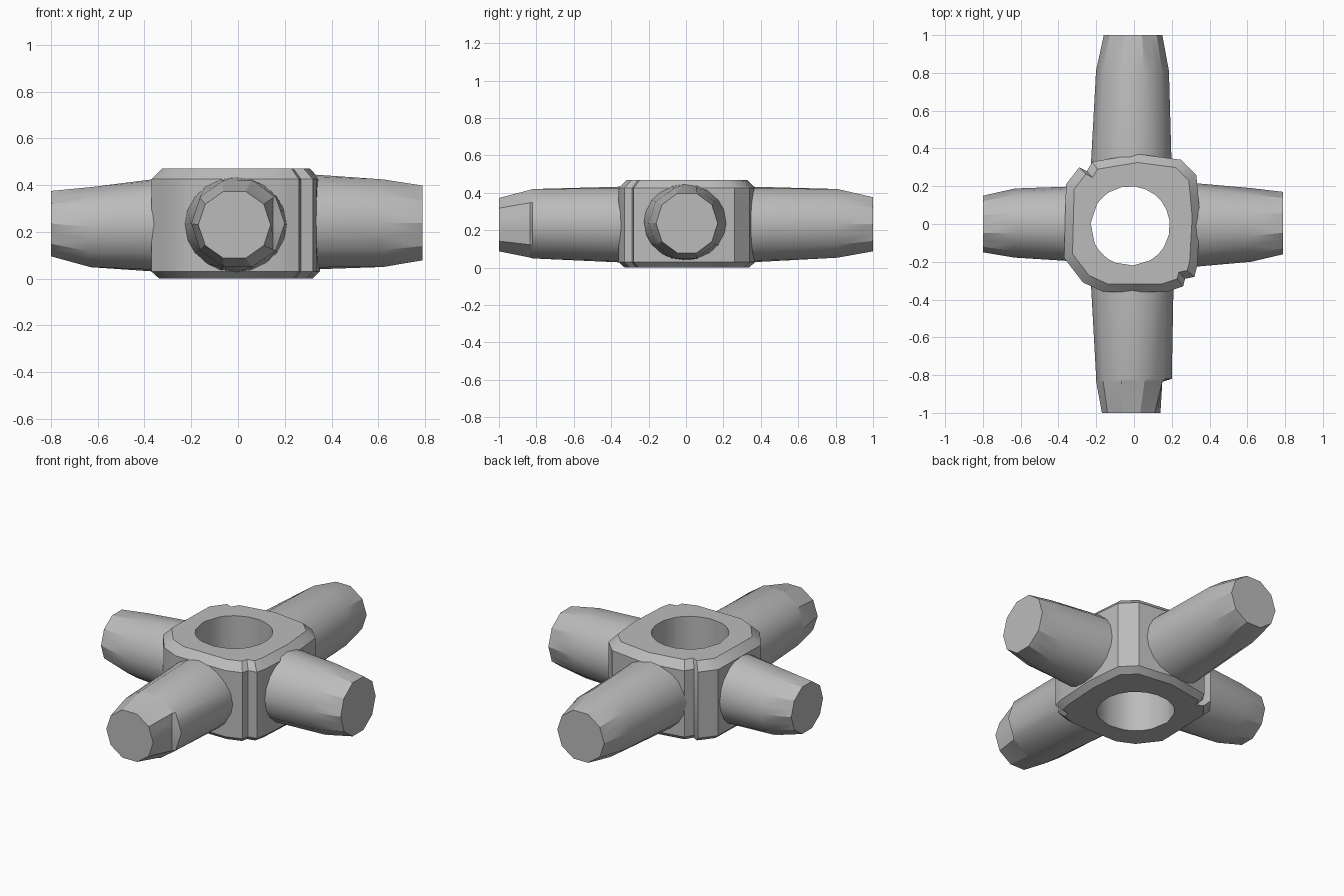
import bpy, bmesh
from math import sin, cos, pi, radians
from mathutils import Vector

cube = bpy.data.objects.get("Cube")
if cube:
    bpy.data.objects.remove(cube)

grey = bpy.data.materials.new("plain grey")
grey.use_nodes = True
colour = (0.5, 0.5, 0.5, 1)
grey.diffuse_color = colour
grey.node_tree.nodes["Principled BSDF"].inputs["Base Color"].default_value = colour


def loft(name, rings, closed=False, angle=30):
    """Skin equal-sized rings of points; cap both ends, or close into a loop."""
    bm = bmesh.new()
    loops = [[bm.verts.new(p) for p in ring] for ring in rings]
    n = len(loops[0])
    pairs = list(zip(loops, loops[1:]))
    if closed:
        pairs.append((loops[-1], loops[0]))
    for a, b in pairs:
        for i in range(n):
            j = (i + 1) % n
            bm.faces.new((a[i], a[j], b[j], b[i]))
    if not closed:
        bm.faces.new(loops[0])
        bm.faces.new(loops[-1])
    bmesh.ops.recalc_face_normals(bm, faces=bm.faces)
    mesh = bpy.data.meshes.new(name)
    bm.to_mesh(mesh)
    bm.free()
    mesh.materials.append(grey)
    obj = bpy.data.objects.new(name, mesh)
    bpy.context.collection.objects.link(obj)
    bpy.ops.object.select_all(action='DESELECT')
    obj.select_set(True)
    bpy.context.view_layer.objects.active = obj
    bpy.ops.object.shade_smooth_by_angle(angle=radians(angle))
    return obj


# Hub: chamfered block with two grooved corners and a round bore
outline = [Vector(p) for p in (
    (0.35, 0.04), (0.33, 0.26), (0.25, 0.34), (0.02, 0.37),
    (-0.22, 0.33), (-0.25, 0.28), (-0.29, 0.30), (-0.36, 0.21),
    (-0.37, -0.18), (-0.27, -0.31), (-0.16, -0.36), (0.17, -0.36),
    (0.26, -0.33), (0.27, -0.29), (0.32, -0.28), (0.335, -0.22))]
loop = []
for p, q in zip(outline, outline[1:] + outline[:1]):
    loop += [p, (p + q) / 2]
centre = Vector((-0.02, -0.01))


def hub_ring(z, scale):
    return [(p.x * scale, p.y * scale, z) for p in loop]


def bore_ring(z):
    ring = [centre + (p - centre).normalized() * 0.21 for p in loop]
    return [(p.x, p.y, z) for p in ring]


loft("hub", [bore_ring(0), hub_ring(0, 0.91), hub_ring(0.03, 1),
             hub_ring(0.425, 1), hub_ring(0.47, 0.88), bore_ring(0.47)],
     closed=True)


# Arms: round at the hub, faceted towards a tapered tip
def arm(name, axis, stations, notch=None):
    """Each station: distance, sideways centre, height, half width, half height, facet."""
    rings = []
    for dist, side, height, wide, tall, facet in stations:
        ring = []
        for i in range(20):
            k = cos(pi / 10) if facet and i % 2 else 1
            a = 2 * pi * i / 20
            s = side + wide * k * cos(a)
            z = height + tall * k * sin(a)
            if notch and abs(dist) > notch:
                s = min(s, 0.15)
            ring.append((dist, s, z) if axis == 'x' else (s, dist, z))
        rings.append(ring)
    return loft(name, rings)


arm("front_arm", 'y', [
    (-0.28, -0.01, 0.23, 0.22, 0.205, False),
    (-0.82, 0.0, 0.235, 0.20, 0.195, True),
    (-0.835, -0.005, 0.235, 0.195, 0.19, True),
    (-1.0, -0.015, 0.23, 0.155, 0.15, True)], notch=0.83)
arm("back_arm", 'y', [
    (0.28, -0.015, 0.23, 0.215, 0.205, False),
    (0.81, -0.008, 0.237, 0.193, 0.193, True),
    (1.0, -0.005, 0.232, 0.155, 0.152, True)])
arm("left_arm", 'x', [
    (0.28, -0.005, 0.243, 0.225, 0.205, False),
    (0.62, -0.005, 0.237, 0.195, 0.197, True),
    (0.79, 0.005, 0.238, 0.165, 0.168, True)])
arm("right_arm", 'x', [
    (-0.28, 0.0, 0.23, 0.20, 0.205, False),
    (-0.63, 0.005, 0.22, 0.183, 0.18, True),
    (-0.80, 0.0, 0.235, 0.15, 0.147, True)])
